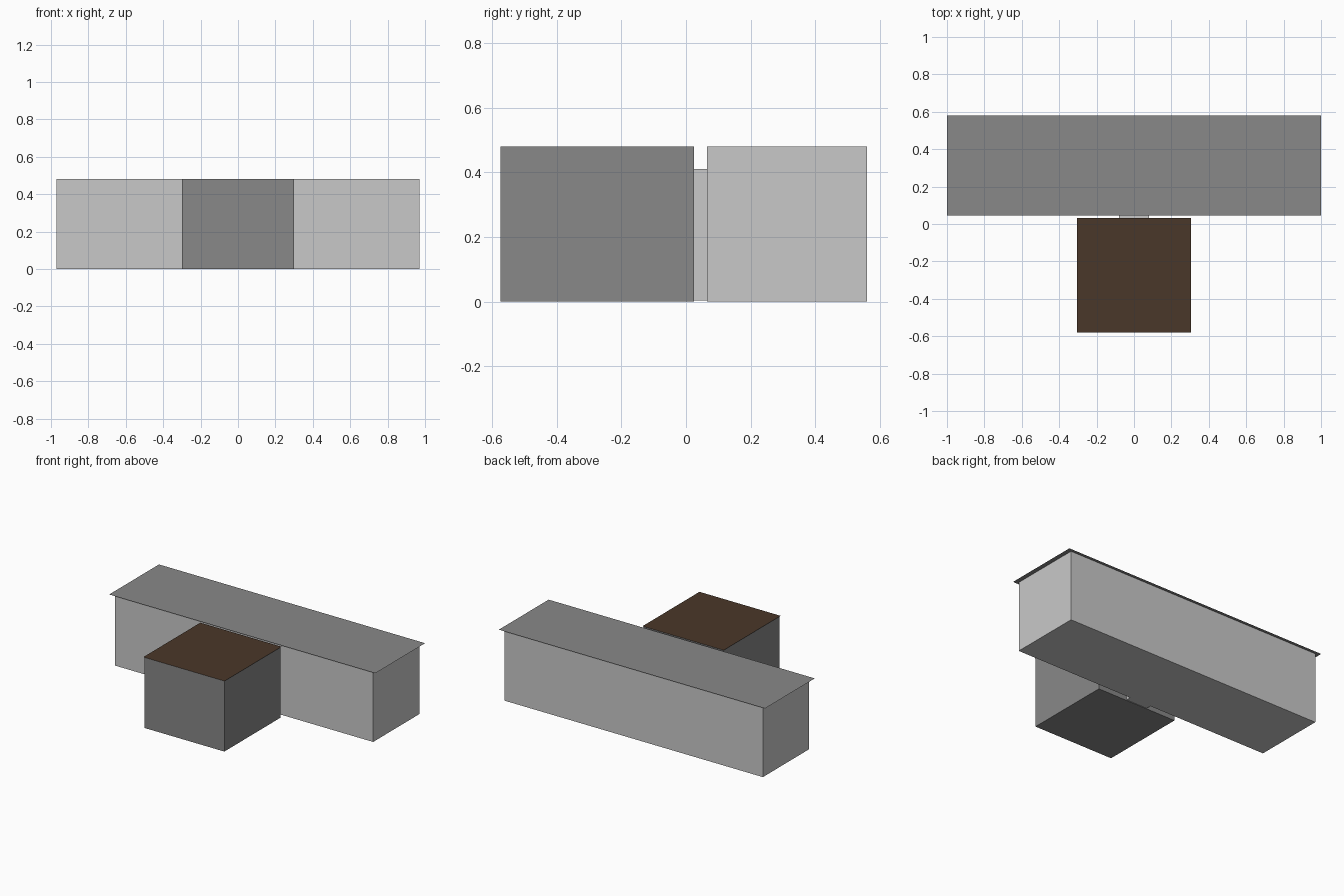
import bpy

if "Cube" in bpy.data.objects:
    bpy.data.objects.remove(bpy.data.objects["Cube"])


def srgb(hex_code):
    """Hex colour to linear rgba."""
    out = []
    for i in (0, 2, 4):
        c = int(hex_code[i:i + 2], 16) / 255
        out.append(c / 12.92 if c <= 0.04045 else ((c + 0.055) / 1.055) ** 2.4)
    return (*out, 1.0)


def material(name, hex_code):
    m = bpy.data.materials.new(name)
    m.diffuse_color = srgb(hex_code)
    m.use_nodes = True
    m.node_tree.nodes["Principled BSDF"].inputs["Base Color"].default_value = m.diffuse_color
    return m


light = material("light grey", "c9c9c9")
grey = material("mid grey", "888888")
brown = material("dark brown", "4a3729")


def box(name, x, y, z, mat):
    """Box from (min, max) ranges."""
    bpy.ops.mesh.primitive_cube_add(size=1)
    o = bpy.context.object
    o.name = name
    for v in o.data.vertices:
        v.co = [r[1] if c > 0 else r[0] for c, r in zip(v.co, (x, y, z))]
    o.data.materials.append(mat)


def sheet(name, x, y, z, mat):
    """Flat single-face panel."""
    bpy.ops.mesh.primitive_plane_add(size=1)
    o = bpy.context.object
    o.name = name
    for v in o.data.vertices:
        v.co = (x[1] if v.co.x > 0 else x[0], y[1] if v.co.y > 0 else y[0], z)
    o.data.materials.append(mat)


# Long rear block with its overhanging thin top
box("rear_block", (-0.97, 0.97), (0.065, 0.56), (0, 0.481), light)
sheet("rear_top", (-1, 1), (0.046, 0.58), 0.482, grey)

# Square front block with its thin brown top
box("front_block", (-0.30, 0.30), (-0.575, 0.025), (0, 0.481), grey)
sheet("front_top", (-0.305, 0.305), (-0.58, 0.031), 0.482, brown)

# Narrow piece joining the two blocks
box("connector", (-0.08, 0.08), (0.02, 0.07), (0.004, 0.411), light)
